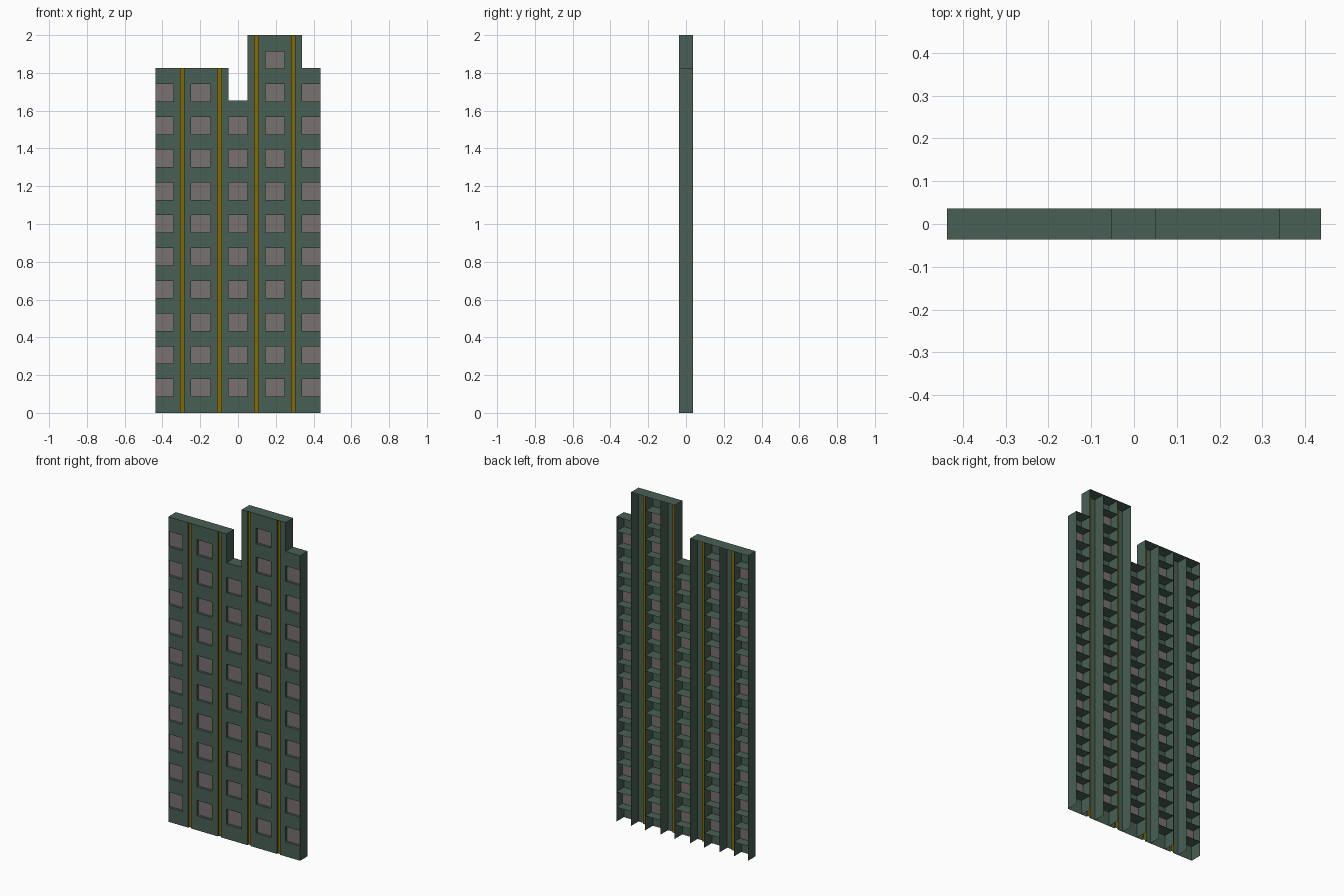
import bpy, bmesh

if "Cube" in bpy.data.objects:
    bpy.data.objects.remove(bpy.data.objects["Cube"])

YF, YB = -0.036, 0.036       # front and back depth
Y_WIN, Y_GOLD = -0.022, -0.026
PITCH, SILL, WIN_H = 0.1735, 0.087, 0.092
LOW, MID, HIGH = 1.655, 1.827, 2.0


def material(name, rgb):
    m = bpy.data.materials.new(name)
    m.diffuse_color = (*rgb, 1)
    m.use_nodes = True
    m.node_tree.nodes["Principled BSDF"].inputs["Base Color"].default_value = m.diffuse_color
    return m


GREEN = material("green_wall", (0.065, 0.115, 0.09))
GLASS = material("window_grey", (0.19, 0.165, 0.16))
GOLD = material("gold_trim", (0.23, 0.14, 0.0))


def quad(bm, *pts):
    bm.faces.new([bm.verts.new(p) for p in pts])


def front(bm, x0, x1, z0, z1, y):
    quad(bm, (x0, y, z0), (x1, y, z0), (x1, y, z1), (x0, y, z1))


def side(bm, x, z1, y0, y1, z0=0):
    quad(bm, (x, y0, z0), (x, y1, z0), (x, y1, z1), (x, y0, z1))


def level(bm, x0, x1, z, y0, y1):
    quad(bm, (x0, y0, z), (x1, y0, z), (x1, y1, z), (x0, y1, z))


def finish(bm, name, mat):
    bmesh.ops.remove_doubles(bm, verts=bm.verts, dist=1e-5)
    me = bpy.data.meshes.new(name)
    bm.to_mesh(me)
    bm.free()
    me.materials.append(mat)
    ob = bpy.data.objects.new(name, me)
    bpy.context.collection.objects.link(ob)


wall, fins, shelves, roof, glass, gold = [bmesh.new() for _ in range(6)]

# window columns: left, right, top height, window rows
columns = [(-0.437, -0.342, MID, 10), (-0.248, -0.146, MID, 10),
           (-0.051, 0.05, LOW, 9), (0.145, 0.245, HIGH, 11),
           (0.34, 0.437, MID, 10)]
for x0, x1, top, rows in columns:
    z = 0
    for i in range(rows):
        b = SILL + i * PITCH
        front(wall, x0, x1, z, b, YF)
        z = b + WIN_H
        front(glass, x0, x1, b, z, Y_WIN)
        level(shelves, x0, x1, b, YF, YB)
        level(shelves, x0, x1, z, YF, YB)
    front(wall, x0, x1, z, top, YF)

# piers between the columns, each with a gold strip in a groove
piers = [(-0.342, -0.248, MID), (-0.146, -0.051, MID),
         (0.05, 0.145, HIGH), (0.245, 0.34, HIGH)]
for x0, x1, top in piers:
    c, h = (x0 + x1) / 2, 0.01
    front(wall, x0, c - h, 0, top, YF)
    front(wall, c + h, x1, 0, top, YF)
    for x in (c - h, c + h):
        side(wall, x, top, YF, Y_GOLD)
    front(gold, c - h, c + h, 0, top, Y_GOLD)

# full-depth upright fins on every column edge
for x, top in [(-0.437, MID), (-0.342, MID), (-0.248, MID), (-0.146, MID),
               (-0.051, MID), (0.05, HIGH), (0.145, HIGH), (0.245, HIGH),
               (0.34, HIGH), (0.437, MID)]:
    side(fins, x, top, YF, YB)

# stepped roof
for x0, x1, z in [(-0.437, -0.051, MID), (-0.051, 0.05, LOW),
                  (0.05, 0.34, HIGH), (0.34, 0.437, MID)]:
    level(roof, x0, x1, z, YF, YB)

for bm, name, mat in [(wall, "front_wall", GREEN), (fins, "upright_fins", GREEN),
                      (shelves, "window_shelves", GREEN), (roof, "stepped_roof", GREEN),
                      (glass, "window_panes", GLASS), (gold, "gold_strips", GOLD)]:
    finish(bm, name, mat)
